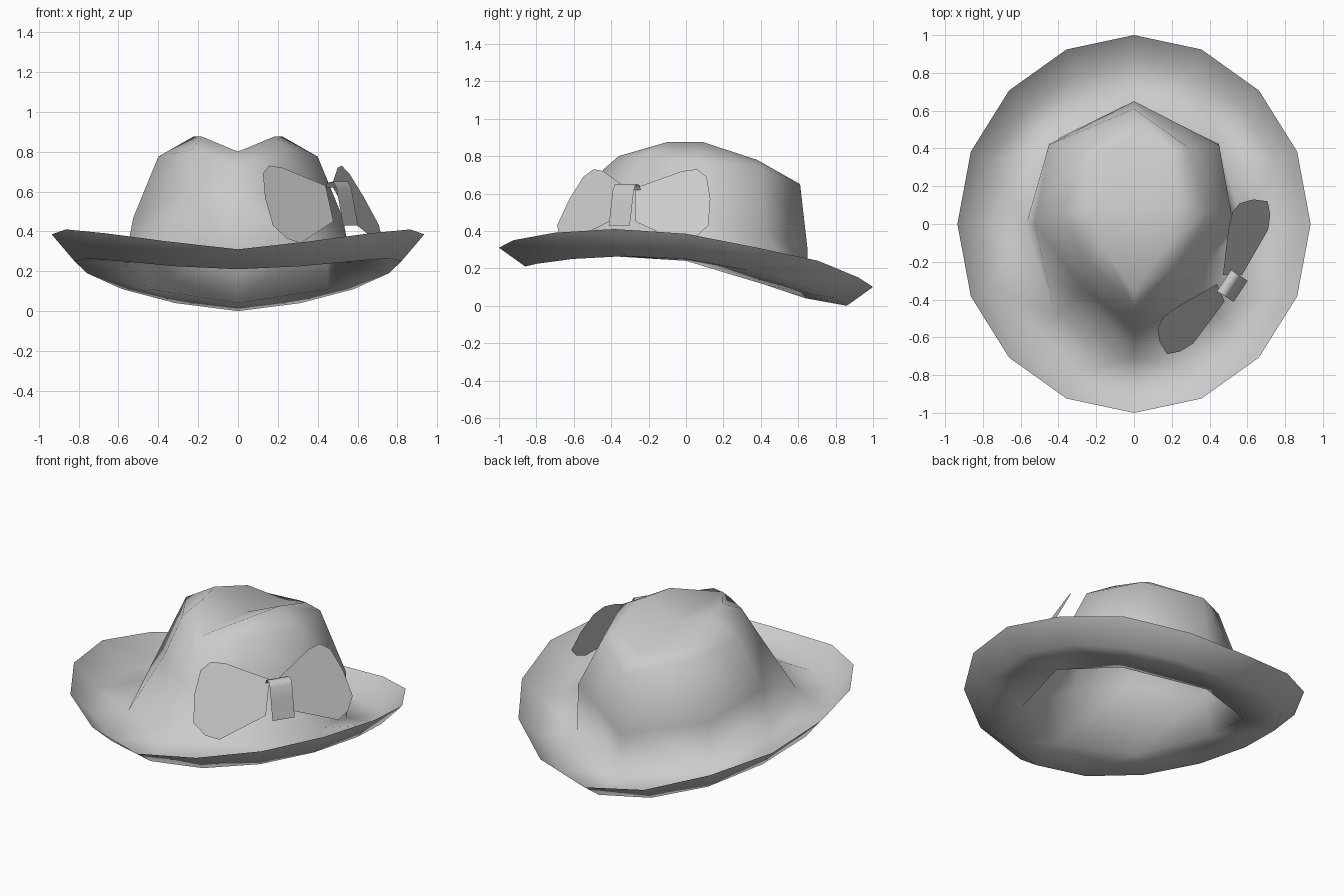
import bpy, bmesh, math
from mathutils import Vector

cube = bpy.data.objects.get("Cube")
if cube:
    bpy.data.objects.remove(cube, do_unlink=True)

GREY = (0.6, 0.6, 0.6, 1.0)
felt = bpy.data.materials.new("grey_felt")
felt.use_nodes = True
felt.diffuse_color = GREY
felt.node_tree.nodes["Principled BSDF"].inputs["Base Color"].default_value = GREY


def finish(name, bm, smooth, facing):
    """Turn a bmesh into an object whose first face looks along 'facing'."""
    bmesh.ops.recalc_face_normals(bm, faces=bm.faces)
    bm.faces.ensure_lookup_table()
    if bm.faces[0].normal.dot(facing) < 0:
        bmesh.ops.reverse_faces(bm, faces=bm.faces)
    for face in bm.faces:
        face.smooth = smooth
    mesh = bpy.data.meshes.new(name)
    bm.to_mesh(mesh)
    bm.free()
    mesh.materials.append(felt)
    obj = bpy.data.objects.new(name, mesh)
    bpy.context.collection.objects.link(obj)


def mirrored_ring(bm, half):
    """Closed ring from its right half, listed from back to front."""
    points = half + [(-x, y, z) for x, y, z in half[-2:0:-1]]
    return [bm.verts.new(p) for p in points]


def brim_ring(bm, rx, ry, heights):
    """Oval ring with one height per step from back to front."""
    steps = len(heights) - 1
    half = []
    for i, z in enumerate(heights):
        a = math.pi * i / steps
        half.append((rx * math.sin(a), ry * math.cos(a), z))
    return mirrored_ring(bm, half)


def bridge(bm, a, b):
    """Join two rings of equal count, or one of twice the count."""
    n = len(b)
    for i in range(n):
        j = (i + 1) % n
        if len(a) == n:
            bm.faces.new((a[i], a[j], b[j], b[i]))
        else:
            p, q, r = a[2 * i], a[2 * i + 1], a[(2 * i + 2) % len(a)]
            bm.faces.new((p, q, b[i]))
            bm.faces.new((q, b[j], b[i]))
            bm.faces.new((q, r, b[j]))


# Hat: turned-up brim, crown and pinched top as one smooth sheet
bm = bmesh.new()
rim = brim_ring(bm, 0.935, 1.0, [.10, .15, .24, .31, .385, .41, .39, .35, .31])
dip = brim_ring(bm, 0.82, 0.86, [0, .04, .11, .19, .25, .265, .25, .225, .21])
crown_rings = [
    # base
    [(0, .64, .04), (.45, .43, .11), (.57, 0, .24), (.42, -.48, .27), (0, -.7, .28)],
    # wall
    [(0, .65, .3), (.45, .42, .4), (.525, 0, .47), (.265, -.35, .6), (0, -.54, .56)],
    # shoulder
    [(0, .61, .65), (.28, .41, .74), (.4, .06, .775), (.23, -.22, .81), (0, -.44, .73)],
    # ridge
    [(0, .45, .72), (.2, .38, .78), (.225, .09, .875), (.18, -.1, .875), (0, -.36, .8)],
]
bridge(bm, rim, dip)
previous = dip
for half in crown_rings:
    ring = mirrored_ring(bm, half)
    bridge(bm, previous, ring)
    previous = ring
dent = bm.verts.new((0, .08, .78))
for i, v in enumerate(previous):
    bm.faces.new((v, previous[(i + 1) % len(previous)], dent))
finish("hat", bm, True, Vector((0, -1, 1)))

# Bow frame: centre, direction along the bow, direction away from the crown
centre = Vector((.51, -.33, 0))
along = Vector((.55, .835, 0))
outward = Vector((.835, -.55, 0))

# Bow loops: one outline on a leaning plane and its reflection across the knot
loop = [(-.27, .63), (-.02, .72), (.06, .73), (.11, .69), (.13, .57),
        (.12, .43), (.05, .365), (-.03, .34), (-.27, .45)]
for name, reflect in (("bow_loop_back", False), ("bow_loop_front", True)):
    bm = bmesh.new()
    verts = []
    for y, z in loop:
        p = Vector((.91 + .32 * y - .56 * z, y, z))
        if reflect:
            p -= 2 * (p - centre).dot(along) * along
        verts.append(bm.verts.new(p))
    bm.faces.new(verts)
    finish(name, bm, False, outward)

# Knot: curved strip wrapped around the middle of the bow
bm = bmesh.new()
profile = [(-.045, .62), (-.035, .645), (0, .65), (.02, .62), (.035, .55), (.06, .43)]
rows = []
for d, z in profile:
    rows.append([bm.verts.new(centre + along * s + outward * d + Vector((0, 0, z)))
                 for s in (-.06, .075)])
for (a, b), (c, d) in zip(rows, rows[1:]):
    bm.faces.new((a, b, d, c))
finish("bow_knot", bm, True, Vector((0, 0, 1)) - outward)
